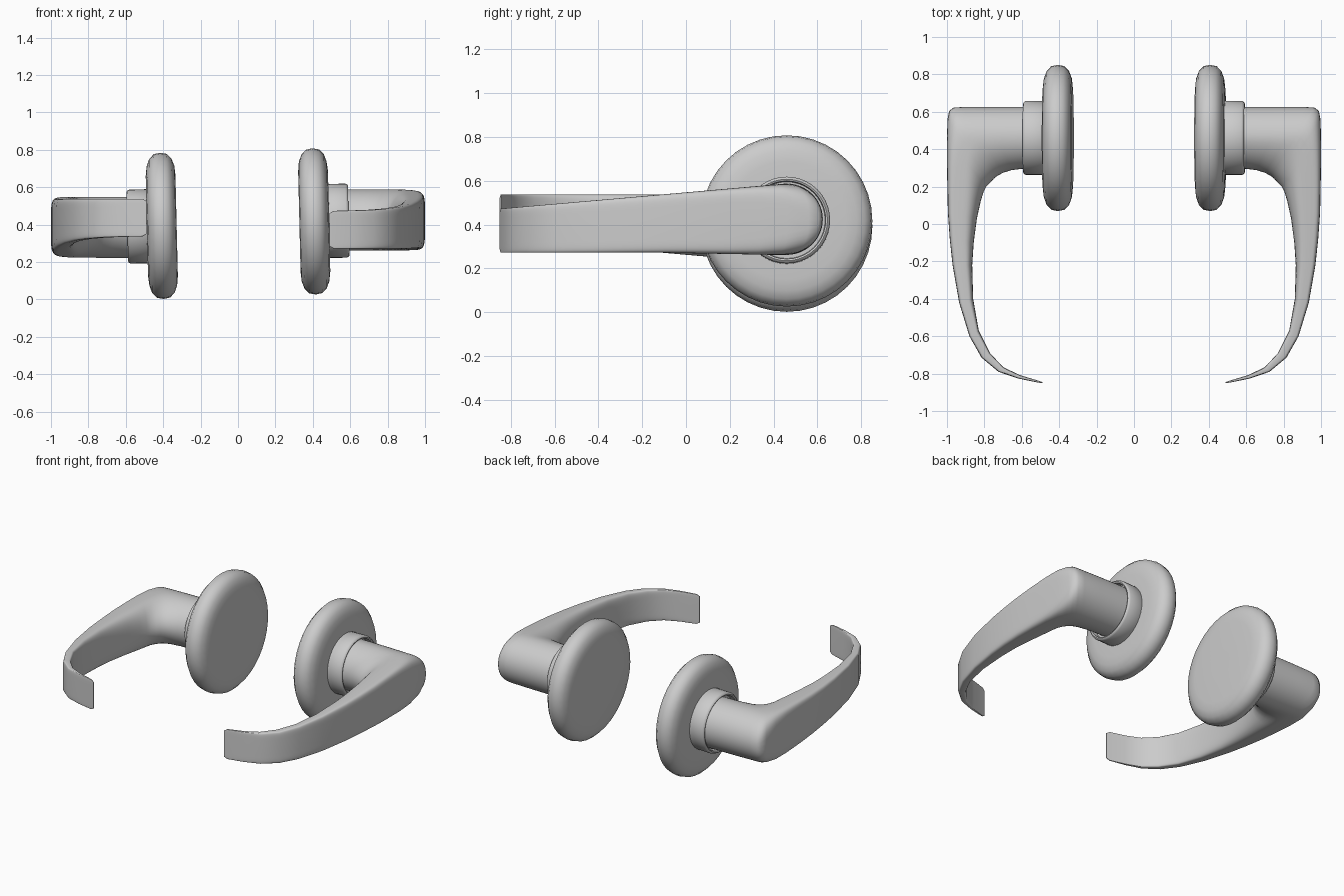
import bpy, bmesh, math
from mathutils import Matrix, Vector

if "Cube" in bpy.data.objects:
    bpy.data.objects.remove(bpy.data.objects["Cube"])

YC, ZC = 0.46, 0.417          # axis of the right-hand spindle
TILT = -0.024                 # slight lean of the rose plate


def make_object(name, bm, angle=40):
    bmesh.ops.recalc_face_normals(bm, faces=bm.faces)
    me = bpy.data.meshes.new(name)
    bm.to_mesh(me)
    bm.free()
    ob = bpy.data.objects.new(name, me)
    bpy.context.collection.objects.link(ob)
    bpy.ops.object.select_all(action='DESELECT')
    bpy.context.view_layer.objects.active = ob
    ob.select_set(True)
    bpy.ops.object.shade_smooth_by_angle(angle=math.radians(angle))
    return ob


def loft(bm, rings):
    """Bridge a list of equal-length point rings and cap both ends."""
    vs = [[bm.verts.new(p) for p in r] for r in rings]
    n = len(vs[0])
    for a, b in zip(vs, vs[1:]):
        for i in range(n):
            j = (i + 1) % n
            bm.faces.new((a[i], a[j], b[j], b[i]))
    bm.faces.new(vs[0])
    bm.faces.new(vs[-1])


def lathe(name, profile, seg):
    """Spin (x, radius) points round the spindle axis."""
    bm = bmesh.new()
    loft(bm, [[(x, r * math.cos(2 * math.pi * k / seg), r * math.sin(2 * math.pi * k / seg))
               for k in range(seg)] for x, r in profile])
    pivot = Vector((0.407, 0, 0))
    m = (Matrix.Translation(pivot + Vector((0, YC, ZC))) @ Matrix.Rotation(TILT, 4, 'Y')
         @ Matrix.Translation(-pivot))
    bm.transform(m)
    return make_object(name, bm)


# Top-view stations: inner x, y, outer x, y, inner squareness, outer squareness
STATIONS = [
    (.52, .295, .52, .625, 2, 2),
    (.60, .295, .62, .625, 2, 2),
    (.655, .288, .80, .625, 2, 2),
    (.70, .274, .92, .625, 2, 2),
    (.73, .258, .965, .622, 2, 2.1),
    (.75, .242, .988, .605, 2, 2.4),
    (.77, .22, .997, .56, 2, 3),
    (.79, .20, 1.0, .46, 2, 4.5),
    (.805, .17, 1.0, .34, 2.2, 6),
    (.82, .12, .998, .20, 2.4, 7),
    (.84, .03, .995, .06, 2.7, 7),
    (.857, -.10, .985, -.08, 3, 7),
    (.865, -.22, .97, -.22, 3.5, 7),
    (.86, -.40, .935, -.42, 4, 7),
    (.83, -.57, .88, -.60, 5, 7),
    (.77, -.69, .815, -.715, 6, 7),
    (.70, -.765, .725, -.79, 7, 7),
    (.61, -.808, .62, -.826, 8, 8),
    (.51, -.838, .512, -.848, 8, 8),
    (.49, -.845, .49, -.851, 8, 8),
]


def lever_section(st, inset, n=48):
    px, py, qx, qy, ni, no = st
    pts = []
    for k in range(n):
        t = 2 * math.pi * k / n
        c, s = math.cos(t), math.sin(t)
        e = 2 / (no if c > 0 else ni)
        a = math.copysign(abs(c) ** e, c)
        b = math.copysign(abs(s) ** e, s)
        u = (a + 1) / 2
        x, y = px + (qx - px) * u, py + (qy - py) * u
        # The blade narrows towards the tip, mainly along its upper edge
        top = .588 - max(0, .46 - y) * .088 - inset
        bot = .262 + min(.01, max(0, .4 - y) * .02) + inset
        pts.append((x, y, (top + bot) / 2 + b * (top - bot) / 2))
    return pts


def build_handle(side):
    parts = []
    # Round rose plate with a cushioned rim
    parts.append(lathe(side + "_rose", [
        (.328, .05), (.328, .27), (.333, .32), (.347, .358), (.372, .384), (.407, .391),
        (.442, .384), (.467, .358), (.481, .32), (.487, .27), (.488, .15)], 40))
    # Collar with a recessed mouth
    parts.append(lathe(side + "_collar", [
        (.47, .19), (.485, .198), (.578, .198), (.588, .193), (.592, .186),
        (.588, .178), (.555, .175), (.555, .10)], 40))
    # Spindle neck and curved grip in one loft
    bm = bmesh.new()
    last = len(STATIONS) - 1
    loft(bm, [lever_section(s, .012 if i == last else 0) for i, s in enumerate(STATIONS)])
    parts.append(make_object(side + "_lever", bm, 50))
    return parts


build_handle("right")
# The left handle is the same one turned half round the y axis
turn = (Matrix.Translation((0, 0, .405)) @ Matrix.Rotation(math.pi, 4, 'Y')
        @ Matrix.Translation((0, 0, -.405)))
for ob in build_handle("left"):
    ob.data.transform(turn)
